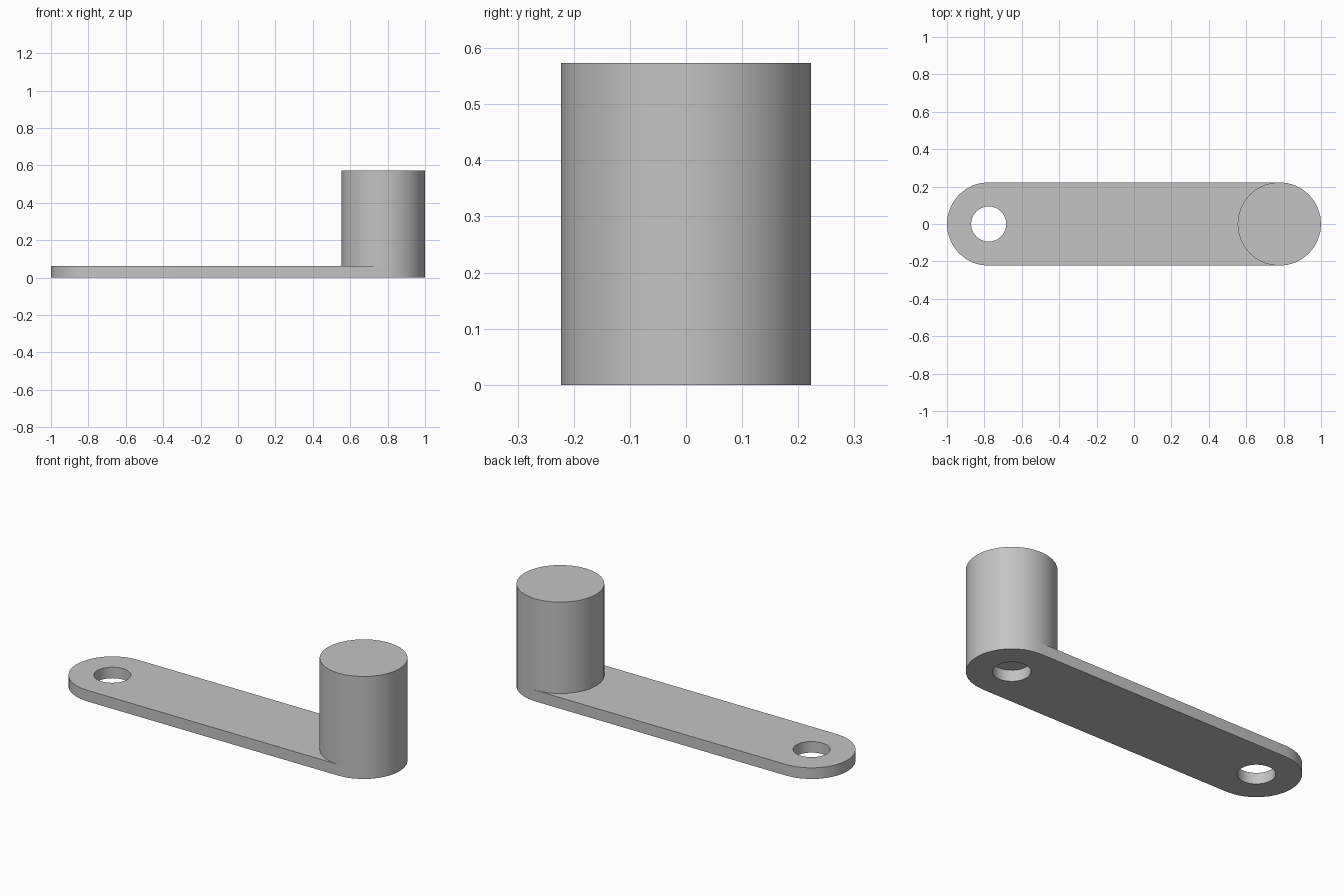
import bpy
import bmesh
from math import sin, cos, pi, radians

R, HOLE, CX = 0.223, 0.094, 0.777
PLATE, TOP = 0.062, 0.573
SEG = 32

old = bpy.data.objects.get("Cube")
if old:
    bpy.data.objects.remove(old, do_unlink=True)

grey = bpy.data.materials.new("plain grey")
grey.use_nodes = True
GREY = (0.55, 0.55, 0.55, 1)
grey.diffuse_color = GREY
grey.node_tree.nodes["Principled BSDF"].inputs["Base Color"].default_value = GREY


def arc(cx, radius, start, steps):
    """Points around a centre on the x axis."""
    return [(cx + radius * cos(start + 2 * pi * i / SEG),
             radius * sin(start + 2 * pi * i / SEG)) for i in range(steps)]


def prism(name, outlines, bottom, height):
    """Extrude a closed outline, with optional hole outlines, upward."""
    bm = bmesh.new()
    edges = []
    for outline in outlines:
        verts = [bm.verts.new((x, y, bottom)) for x, y in outline]
        edges += [bm.edges.new((v, verts[i - 1])) for i, v in enumerate(verts)]
    bmesh.ops.triangle_fill(bm, edges=edges, use_beauty=True)
    result = bmesh.ops.extrude_face_region(bm, geom=bm.faces[:], use_keep_orig=True)
    raised = [g for g in result["geom"] if isinstance(g, bmesh.types.BMVert)]
    bmesh.ops.translate(bm, verts=raised, vec=(0, 0, height))
    bmesh.ops.recalc_face_normals(bm, faces=bm.faces[:])
    mesh = bpy.data.meshes.new(name)
    bm.to_mesh(mesh)
    bm.free()
    mesh.materials.append(grey)
    obj = bpy.data.objects.new(name, mesh)
    bpy.context.collection.objects.link(obj)
    bpy.ops.object.select_all(action="DESELECT")
    obj.select_set(True)
    bpy.context.view_layer.objects.active = obj
    bpy.ops.object.shade_smooth_by_angle(angle=radians(30))
    return obj


# Flat arm with rounded ends and a hole through each end
half = SEG // 2 + 1
rounded = arc(CX, R, -pi / 2, half) + arc(-CX, R, pi / 2, half)
holes = [arc(x, HOLE, 0, SEG) for x in (-CX, CX)]
prism("crank_arm", [rounded] + holes, 0, PLATE)

# Solid round handle, closing the top of one hole
prism("handle", [arc(CX, R, 0, SEG)], PLATE, TOP - PLATE)
